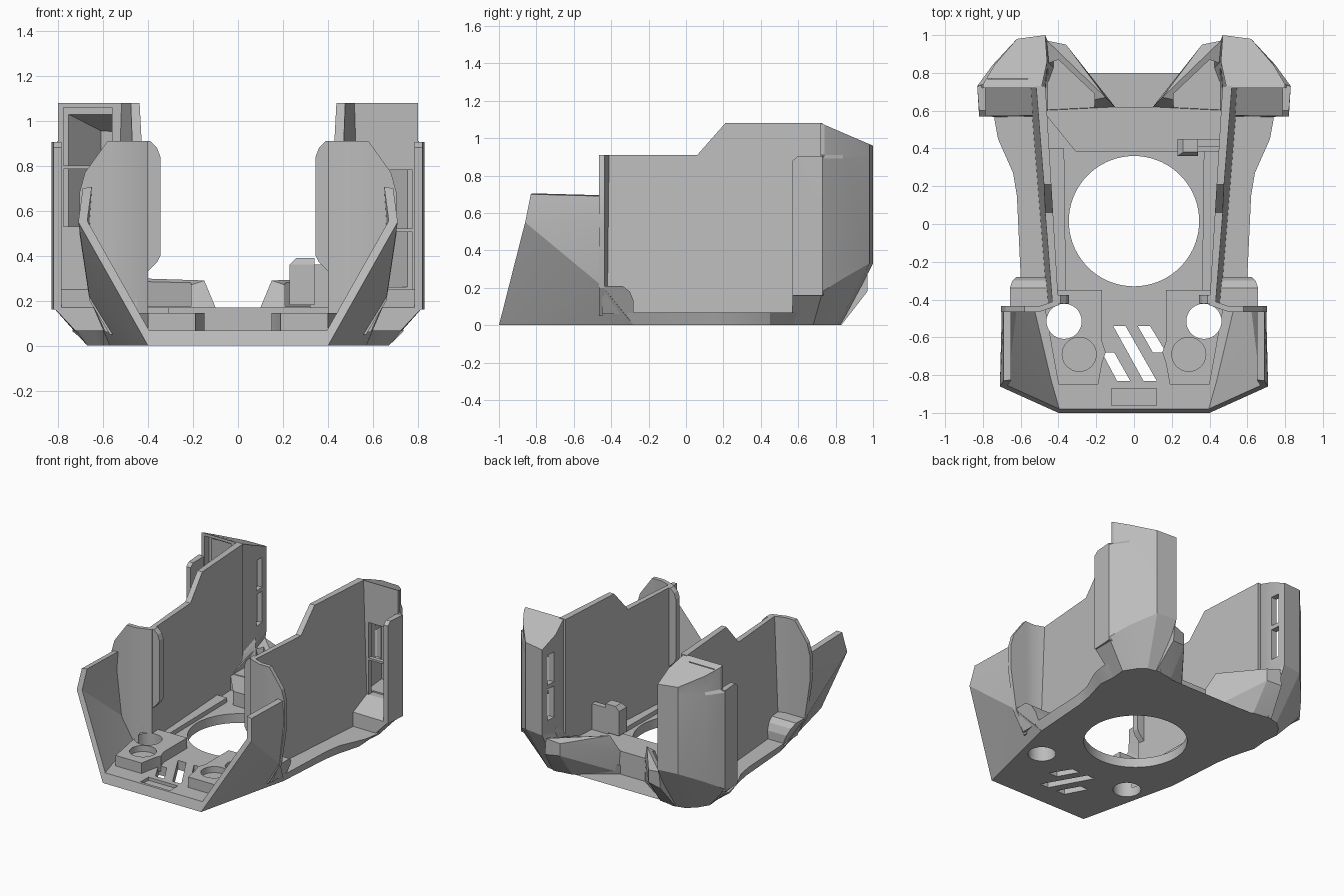
import bpy, bmesh, math
from mathutils import Vector

if "Cube" in bpy.data.objects:
    bpy.data.objects.remove(bpy.data.objects["Cube"])

grey = bpy.data.materials.new("plain_grey")
grey.diffuse_color = (0.5, 0.5, 0.5, 1)
grey.use_nodes = True
grey.node_tree.nodes["Principled BSDF"].inputs["Base Color"].default_value = grey.diffuse_color


def finish(name, bm, s=1):
    """Turn a bmesh into an object, reflected in x when s is -1."""
    for v in bm.verts:
        v.co.x *= s
    bm.normal_update()
    bmesh.ops.recalc_face_normals(bm, faces=bm.faces)
    me = bpy.data.meshes.new(name)
    bm.to_mesh(me)
    bm.free()
    me.materials.append(grey)
    ob = bpy.data.objects.new(name, me)
    bpy.context.collection.objects.link(ob)
    return ob


def hull(name, pts, s=1):
    bm = bmesh.new()
    for p in pts:
        bm.verts.new((p[0] * s, p[1], p[2]))
    out = bmesh.ops.convex_hull(bm, input=bm.verts[:])
    junk = [g for g in out["geom_interior"] if isinstance(g, bmesh.types.BMVert)]
    bmesh.ops.delete(bm, geom=junk, context="VERTS")
    bmesh.ops.dissolve_limit(bm, angle_limit=0.01, verts=bm.verts[:], edges=bm.edges[:])
    return finish(name, bm)


def box(name, x, y, z, s=1):
    return hull(name, [(a, b, c) for a in x for b in y for c in z], s)


def loft(name, rings, s=1):
    """Closed skin through rings that share a point count."""
    bm = bmesh.new()
    rows = [[bm.verts.new((p[0] * s, p[1], p[2])) for p in r] for r in rings]
    n = len(rows[0])
    for a, b in zip(rows, rows[1:]):
        for i in range(n):
            j = (i + 1) % n
            bm.faces.new((a[i], a[j], b[j], b[i]))
    caps = [bm.faces.new(rows[0]), bm.faces.new(rows[-1])]
    bmesh.ops.triangulate(bm, faces=caps)
    return finish(name, bm)


def at_z(outline, z):
    return [(x, y, z) for x, y in outline]


def with_z(outline, zs):
    return [(x, y, z) for (x, y), z in zip(outline, zs)]


def disc(x, y, r, z0, z1, n=48):
    ring = [(x + r * math.cos(2 * math.pi * i / n), y + r * math.sin(2 * math.pi * i / n))
            for i in range(n)]
    return loft("cutter", [at_z(ring, z0), at_z(ring, z1)])


def cut(ob, cutter):
    m = ob.modifiers.new("cut", "BOOLEAN")
    m.operation, m.solver, m.object = "DIFFERENCE", "EXACT", cutter
    dg = bpy.context.evaluated_depsgraph_get()
    dg.update()
    me = bpy.data.meshes.new_from_object(ob.evaluated_get(dg))
    ob.modifiers.clear()
    ob.data = me
    bpy.data.objects.remove(cutter)


def mirrored(half):
    return half + [(-x, y) for x, y in reversed(half)]


# Floor plate with flared rim
low = [(.40, -1), (.57, -.28), (.60, .15), (.62, .27), (.67, .45), (.66, .57), (.65, .68),
       (.56, .80), (.47, .83), (.36, .80), (.10, .62)]
high = [(.43, -.98), (.60, -.28), (.62, .15), (.64, .27), (.72, .45), (.74, .56), (.70, .68),
        (.60, .82), (.48, .86), (.36, .84), (.10, .62)]
floor = loft("floor_plate", [at_z(mirrored(low), 0), at_z(mirrored(high), .068)])
cut(floor, disc(0, .015, .345, -.1, .3, 72))
# Slanted vents and front notch
for x0, y0, x1, y1 in ((-.17, -.68, -.09, -.83), (-.11, -.54, .05, -.83), (.02, -.54, .10, -.68)):
    vent = [(x0, y0), (x0 + .065, y0), (x1 + .07, y1), (x1, y1)]
    cut(floor, loft("cutter", [at_z(vent, -.1), at_z(vent, .2)]))
cut(floor, box("cutter", (-.12, .12), (-.96, -.87), (.045, .2)))
for s in (1, -1):
    cut(floor, disc(s * .37, -.515, .093, -.1, .3))

# Raised rear crossbar, notched at its left end
bar = [(-.31, .385), (.46, .385), (.46, .62), (-.46, .62), (-.46, .57), (-.31, .57)]
loft("rear_crossbar", [at_z(bar, .03), at_z(bar, .17)])

wall_profile = [(-.43, .04), (-.43, .91), (.06, .91), (.21, 1.08), (.73, 1.08), (.73, .04)]
plan = [(.46, .86), (.47, 1.0), (.62, .98), (.75, .84), (.83, .73), (.81, .72), (.49, .72)]
foot = [(.38, .78), (.47, .83), (.56, .81), (.62, .76), (.67, .68), (.66, .565), (.46, .565)]
hip = plan[:5] + [(.82, .57), (.48, .575)]
crown = [(.46, .86), (.47, 1.0), (.62, .98), (.74, .84), (.80, .74), (.80, .72), (.49, .72)]
hollow = [(.52, .75), (.50, .955), (.61, .94), (.71, .82), (.77, .75)]
lip = [(.785, .57), (.82, .57), (.83, .73), (.785, .74)]


def roof_z(y):
    return 1.08 - .43 * max(0, y - .72)


for s in (1, -1):
    side = "right" if s > 0 else "left"

    # Tall thin side wall
    loft(side + "_wall", [[(.425 + .06 * y, y, z) for y, z in wall_profile],
                          [(.46 + .08 * y + .035 * (1 - z / 1.08), y, z)
                           for y, z in wall_profile]], s)

    # Faceted hollow rear pillar with a sloping roof
    pillar = loft(side + "_rear_pillar",
                  [at_z(foot, 0), with_z(hip, (.30, .33, .33, .25, .18, .17, .17)),
                   with_z(plan, (.34, .34, .34, .30, .26, .25, .25)),
                   at_z(plan, .89), at_z(crown, .91),
                   [(x, y, roof_z(y)) for x, y in crown]], s)
    cut(pillar, loft("cutter", [at_z(hollow, .26),
                                [(x, y, roof_z(y) - .03) for x, y in hollow]], s))
    # Paired windows in the front plate, set higher on the left
    lift = 0 if s > 0 else .28
    for z0, z1 in ((.25, .505), (.52, .78)):
        cut(pillar, box("cutter", (.56, .775), (.60, .77), (z0 + lift, z1 + lift), s))
    # Two slots in the inner rear face
    for z in ((.42, .65), (.68, .90)):
        cut(pillar, box("cutter", (.40, .56), (.875, .945), z, s))

    # Thin lip standing forward of the pillar
    loft(side + "_pillar_lip", [at_z(lip, .16), at_z(lip, .88),
                                [(x, y + .03 * (y < .6), .905) for x, y in lip]], s)

    # Low rear corner gusset with a trough
    gusset = hull(side + "_rear_gusset",
                  [(.10, .60, 0), (.36, .81, 0), (.50, .83, 0), (.50, .58, 0),
                   (.10, .62, .17), (.15, .67, .29), (.36, .95, .28), (.46, .97, .30),
                   (.36, .95, .19), (.47, .97, .18), (.50, .60, .17)], s)
    trough = [(.21, .69), (.40, .87), (.455, .85), (.455, .56), (.21, .56)]
    cut(gusset, loft("cutter", [at_z(trough, .175), at_z(trough, .5)], s))

    # Flared front cheek panel
    bm = bmesh.new()
    a, b, c, d, e, f, g = [bm.verts.new(p) for p in (
        (.40, -1, 0), (.71, -.86, .55), (.69, -.83, .70), (.69, -.46, .69),
        (.70, -.46, .55), (.66, -.45, .21), (.57, -.28, 0))]
    faces = [bm.faces.new(q) for q in ((a, f, b), (a, g, f), (b, e, d, c), (b, f, e))]
    out = bmesh.ops.extrude_face_region(bm, geom=faces, use_keep_orig=True)
    for v in out["geom"]:
        if isinstance(v, bmesh.types.BMVert):
            v.co += Vector((-.04, .005, .005))
    finish(side + "_front_cheek", bm, s)

    # Transverse wall joining the cheek to the side wall
    cross = [(.40, .05), (.40, .91), (.50, .91), (.58, .91), (.68, .77), (.705, .68),
             (.705, .50), (.66, .20), (.57, .05), (.50, .05)]
    front = [-.43 if x < .45 else -.465 for x, z in cross]
    loft(side + "_cross_wall", [[(x, y, z) for (x, z), y in zip(cross, front)],
                                [(x, y + .03, z) for (x, z), y in zip(cross, front)]], s)
    flange = [(.42, .31), (.40, .33), (.36, .37), (.345, .40), (.345, .84), (.36, .88),
              (.39, .91), (.42, .91)]
    loft(side + "_wall_flange", [[(x, -.42, z) for x, z in flange],
                                 [(x, -.375, z) for x, z in flange]], s)

    # Rounded block behind the cross wall
    block = [(-.45, .06), (-.45, .21), (-.34, .21), (-.30, .18), (-.28, .13), (-.28, .06)]
    loft(side + "_ledge_block", [[(.45, y, z) for y, z in block],
                                 [(.59 + .45 * (z - .06), y, z) for y, z in block]], s)

    # Inner rail along the foot of the wall
    hull(side + "_inner_rail", [(x, y, z) for z in (.04, .10) for x, y in
                                ((.36, -.40), (.42, -.40), (.37, .40), (.45, .40))], s)

    # Front platform with a through hole and a shallow round recess
    pad = [(.19, -.85), (.40, -.85), (.47, -.46), (.42, -.35), (.17, -.35), (.17, -.62),
           (.15, -.68), (.17, -.74)]
    platform = loft(side + "_front_platform", [at_z(pad, .03), at_z(pad, .145)], s)
    cut(platform, disc(s * .37, -.515, .093, -.1, .3))
    cut(platform, disc(s * .29, -.69, .09, .10, .3))

# Latch block on the right
hull("latch_block", [(x, y, z) for x in (.23, .34) for y in (.36, .45) for z in (.18, .36)]
     + [(.26, .38, .39), (.34, .38, .39), (.26, .45, .39), (.34, .45, .39)])
box("latch_arm", (.32, .46), (.41, .45), (.15, .36))

# Keep hard edges, smooth the round ones
for ob in bpy.context.scene.objects:
    ob.select_set(True)
    bpy.context.view_layer.objects.active = ob
bpy.ops.object.shade_smooth_by_angle(angle=math.radians(20))
